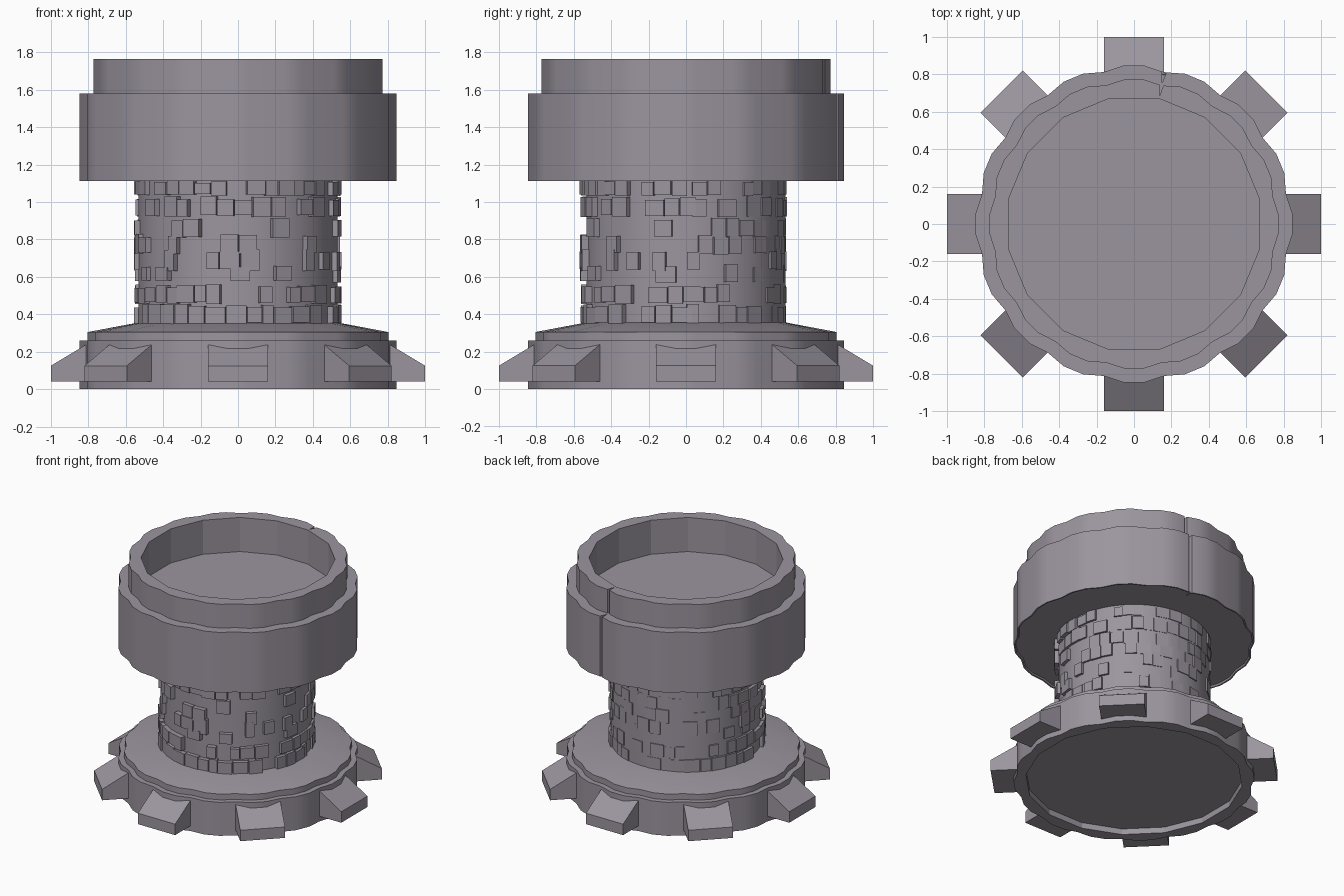
import bpy, bmesh, math, random

if "Cube" in bpy.data.objects:
    bpy.data.objects.remove(bpy.data.objects["Cube"])

random.seed(4)
stone = bpy.data.materials.new("mauve_grey_stone")
stone.diffuse_color = (0.33, 0.30, 0.345, 1)
stone.use_nodes = True
stone.node_tree.nodes["Principled BSDF"].inputs["Base Color"].default_value = stone.diffuse_color
NOTCH = 78.75


def finish(bm, name):
    bmesh.ops.recalc_face_normals(bm, faces=bm.faces)
    for f in bm.faces:
        f.smooth = True
    for e in bm.edges:
        if e.is_manifold and e.calc_face_angle() > math.radians(22):
            e.smooth = False
    me = bpy.data.meshes.new(name)
    bm.to_mesh(me)
    bm.free()
    me.materials.append(stone)
    ob = bpy.data.objects.new(name, me)
    bpy.context.collection.objects.link(ob)
    return ob


# Outline shapes: radius as a function of the angle in degrees
def round_(r, a):
    return r


def scallop(r, a):
    return r + 0.016 * r * math.cos(math.radians(16 * a))


def cracked(r, a):
    return scallop(r, a) - (0.06 if a == NOTCH else 0)


def polygon(r, a):
    d = (a + 11.25) % 22.5 - 11.25
    return r / math.cos(math.radians(d))


def lathe(name, profile):
    angles = sorted([3.75 + 7.5 * i for i in range(48)] + [NOTCH - 0.8, NOTCH + 0.8])
    bm = bmesh.new()
    rings = []
    for shape, r, z in profile:
        rings.append([bm.verts.new((shape(r, a) * math.cos(math.radians(a)),
                                    shape(r, a) * math.sin(math.radians(a)), z)) for a in angles])
    n = len(angles)
    for lo, hi in zip(rings, rings[1:]):
        for i in range(n):
            j = (i + 1) % n
            bm.faces.new((lo[i], lo[j], hi[j], hi[i]))
    bm.faces.new(rings[0])
    bm.faces.new(rings[-1])
    return finish(bm, name)


# Base with recessed underside, small step and sloping top
lathe("base", [(polygon, 0.75, 0.045), (polygon, 0.75, 0), (scallop, 0.841, 0),
               (scallop, 0.841, 0.26), (scallop, 0.8, 0.26), (scallop, 0.8, 0.305),
               (round_, 0.54, 0.355)])

# Column
lathe("column", [(round_, 0.532, 0.33), (round_, 0.532, 1.13)])

# Head: wide drum, raised rim and sunken floor
lathe("head", [(scallop, 0.825, 1.125), (scallop, 0.83, 1.112), (cracked, 0.841, 1.112),
               (cracked, 0.841, 1.58), (cracked, 0.768, 1.58), (cracked, 0.768, 1.765),
               (polygon, 0.67, 1.765), (polygon, 0.67, 1.5)])

# Wedge feet around the base
for k in range(8):
    t = math.radians(45 * k)
    bm = bmesh.new()
    sides = []
    for w in (-0.16, 0.16):
        sides.append([bm.verts.new((r * math.cos(t) - w * math.sin(t),
                                    r * math.sin(t) + w * math.cos(t), z))
                      for r, z in ((0.76, 0.04), (1, 0.04), (1, 0.125), (0.8, 0.245), (0.76, 0.245))])
    bm.faces.new(sides[0])
    bm.faces.new(sides[1])
    for i in range(5):
        j = (i + 1) % 5
        bm.faces.new((sides[0][i], sides[0][j], sides[1][j], sides[1][i]))
    finish(bm, f"foot_{k + 1}")

# Raised stones on the column, sinking into it towards the back
bm = bmesh.new()
rows = [(0.345, 0.455), (0.455, 0.56), (0.57, 0.67), (0.63, 0.75), (0.72, 0.83),
        (0.81, 0.92), (0.92, 1.03), (1.03, 1.12)]
for row, (z0, z1) in enumerate(rows):
    fill = 0.75 if row in (0, 1, 6, 7) else 0.42
    a = random.uniform(0, 8)
    while a < 360:
        step = random.uniform(6.5, 12)
        if random.random() < fill:
            t = math.radians(a + step / 2)
            w = 0.54 * math.radians(step) * 0.48
            zb, zt = z0 + random.uniform(0, 0.012), z1 - random.uniform(0, 0.02)
            r = 0.55 + random.uniform(-0.005, 0.005)
            vs = []
            for rr in (0.51, r):
                for s, z in ((-w, zb), (w, zb), (w, zt), (-w, zt)):
                    vs.append(bm.verts.new((rr * math.cos(t) - s * math.sin(t),
                                            rr * math.sin(t) + s * math.cos(t) - 0.015, z)))
            bm.faces.new(vs[:4])
            bm.faces.new(vs[4:])
            for i in range(4):
                j = (i + 1) % 4
                bm.faces.new((vs[i], vs[j], vs[j + 4], vs[i + 4]))
        a += step
finish(bm, "column_stones")
